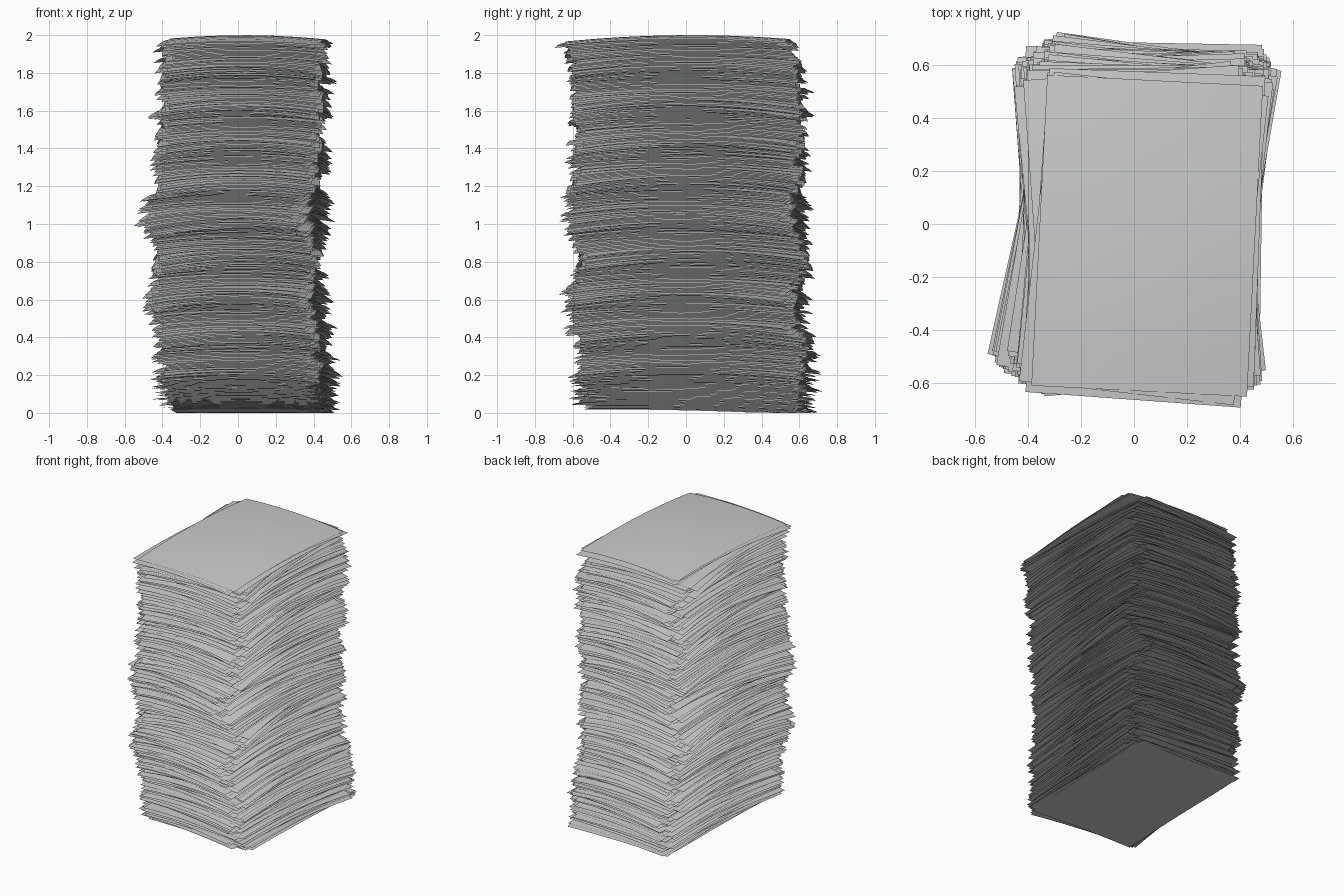
import bpy, bmesh, math, random

if "Cube" in bpy.data.objects:
    bpy.data.objects.remove(bpy.data.objects["Cube"])

random.seed(11)
HX, HY = 0.408, 0.588      # half size of a sheet
COUNT = 340

# stack shape: height, shift x, shift y, turn in degrees
KEYS = [
    (0.00, 0.06, 0.07, -2), (0.06, 0.05, 0.06, -4), (0.20, 0.045, 0.04, -5),
    (0.34, 0.04, 0.05, -4), (0.42, 0.02, 0.05, -1), (0.50, 0.015, 0.01, -4),
    (0.60, -0.01, -0.01, -6), (0.74, 0.00, 0.02, -4), (0.86, 0.00, 0.05, 0),
    (0.95, 0.01, 0.03, -5), (1.05, -0.01, 0.00, -8), (1.20, 0.00, 0.00, -6),
    (1.28, 0.01, 0.00, -1), (1.42, 0.015, 0.02, -4), (1.55, 0.015, 0.01, 0),
    (1.65, 0.015, 0.02, -4), (1.72, 0.03, 0.02, -1), (1.80, 0.035, 0.00, -5),
    (1.90, 0.03, -0.02, 1), (1.96, 0.03, -0.03, 3), (2.00, 0.05, -0.04, -3),
]
# droop of the sheets toward their edges
SAG = [(0.0, 0.012), (0.15, 0.03), (0.4, 0.05), (1.0, 0.062), (1.7, 0.056), (2.0, 0.042)]


def sample(table, z):
    for a, b in zip(table, table[1:]):
        if z <= b[0]:
            t = (z - a[0]) / (b[0] - a[0])
            return [p + (q - p) * t for p, q in zip(a[1:], b[1:])]
    return list(table[-1][1:])


def droop(x, y, z):
    # shared by all sheets so that neighbours stay parallel
    fx, fy = (x - 0.03) / 0.4, (y - 0.03) / 0.6
    wave = 0.012 * math.sin(z * 31) * min(1, z * 3, (2 - z) * 6)
    return (sample(SAG, z)[0] + wave) * (0.45 * fx * fx + 0.65 * fy * fy)


def add_sheet(bm, z, dx, dy, turn):
    grid = bmesh.ops.create_grid(bm, x_segments=6, y_segments=8, size=1)
    c, s = math.cos(turn), math.sin(turn)
    for v in grid["verts"]:
        x, y = v.co.x * HX, v.co.y * HY
        wx, wy = x * c - y * s + dx, x * s + y * c + dy
        tilt = -0.025 * (wy - 0.05) * max(0, 1 - z * 4)
        v.co = (wx, wy, max(0, z + tilt - droop(wx, wy, z)))


# loose sheets in small bundles which share a shift and turn
bm = bmesh.new()
bundle, left = (0, 0, 0), 0
for i in range(COUNT):
    t = i / (COUNT - 1)
    z = 0.02 + t * 1.98
    if left == 0:
        left = random.randint(2, 7)
        bundle = (random.uniform(-0.015, 0.015), random.uniform(-0.02, 0.02), random.uniform(-2, 2))
    left -= 1
    dx, dy, turn = sample(KEYS, z)
    k = 0.15 if i in (0, COUNT - 1) else 1
    dx += k * (bundle[0] + random.uniform(-0.014, 0.014))
    dy += k * (bundle[1] + random.uniform(-0.024, 0.024))
    turn += k * (bundle[2] + random.uniform(-4, 4))
    add_sheet(bm, z, dx, dy, math.radians(turn))

mesh = bpy.data.meshes.new("paper_stack")
bm.to_mesh(mesh)
bm.free()
stack = bpy.data.objects.new("paper_stack", mesh)
bpy.context.collection.objects.link(stack)

bpy.context.view_layer.objects.active = stack
stack.select_set(True)
bpy.ops.object.shade_smooth_by_angle(angle=math.radians(30))
